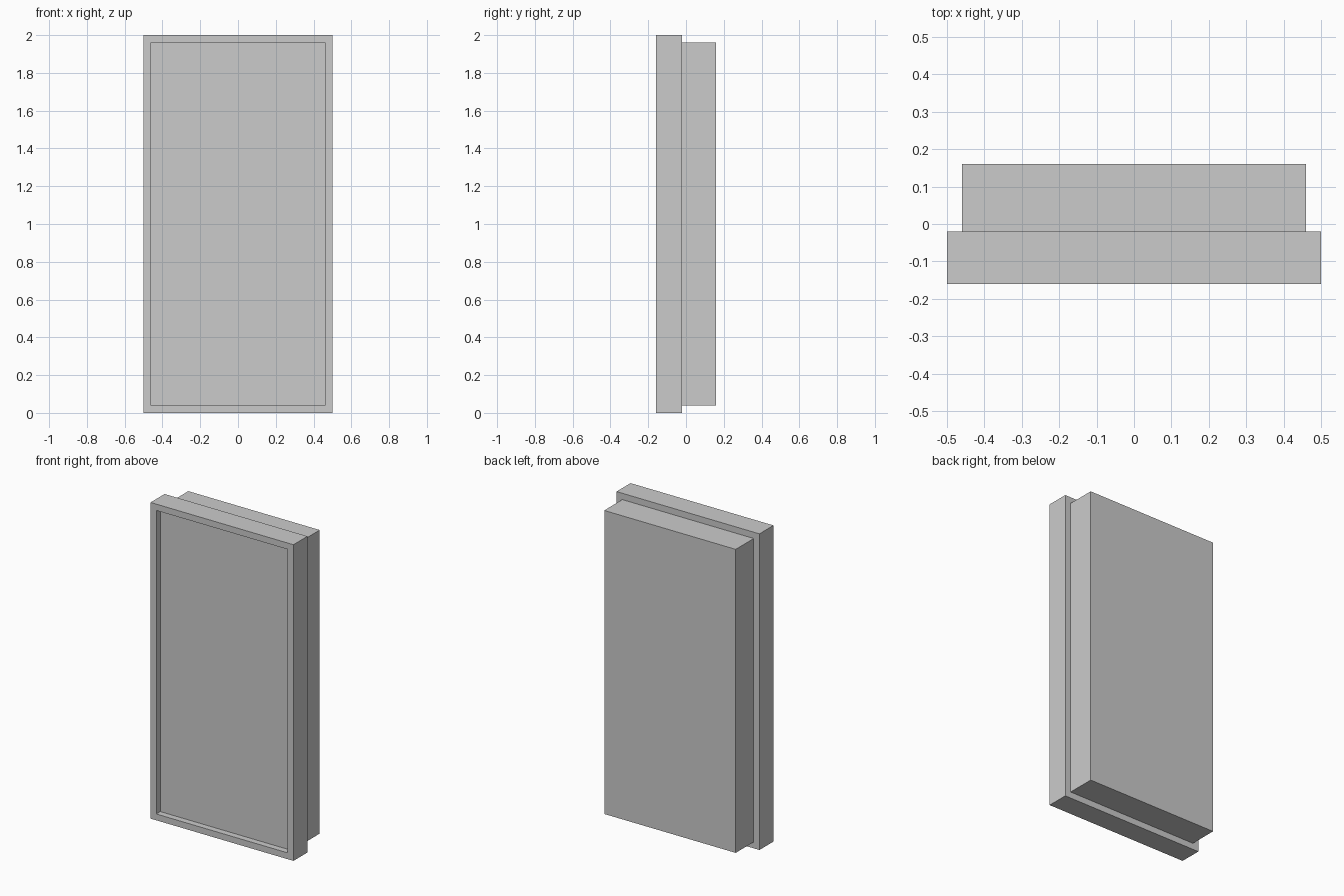
import bpy, bmesh
from mathutils import Matrix, Vector

if "Cube" in bpy.data.objects:
    bpy.data.objects.remove(bpy.data.objects["Cube"])

RIM = 0.04                       # frame border width
FRONT, STEP, BACK = -0.16, -0.02, 0.16
RECESS = 0.04                    # how far the panel sits behind the frame front


def box_bm(lo, hi):
    lo, hi = Vector(lo), Vector(hi)
    bm = bmesh.new()
    bmesh.ops.create_cube(bm, size=1, matrix=Matrix.Translation((lo + hi) / 2)
                          @ Matrix.Diagonal((*(hi - lo), 1)))
    bm.normal_update()
    return bm


def finish(bm, name):
    bmesh.ops.recalc_face_normals(bm, faces=bm.faces[:])
    mesh = bpy.data.meshes.new(name)
    bm.to_mesh(mesh)
    bm.free()
    obj = bpy.data.objects.new(name, mesh)
    bpy.context.collection.objects.link(obj)
    return obj


# Front frame: box with a rectangular opening cut through along y
bm = box_bm((-0.5, FRONT, 0), (0.5, STEP, 2))
caps = [f for f in bm.faces if abs(f.normal.y) > 0.9]
bmesh.ops.inset_individual(bm, faces=caps, thickness=RIM, use_even_offset=True)
rims = [e for f in caps for e in f.edges]
bmesh.ops.delete(bm, geom=caps, context='FACES_ONLY')
bmesh.ops.bridge_loops(bm, edges=rims)
finish(bm, "front_frame")

# Panel body: fills the opening, recessed in front and projecting behind
finish(box_bm((-0.5 + RIM, FRONT + RECESS, RIM), (0.5 - RIM, BACK, 2 - RIM)),
       "panel_body")
